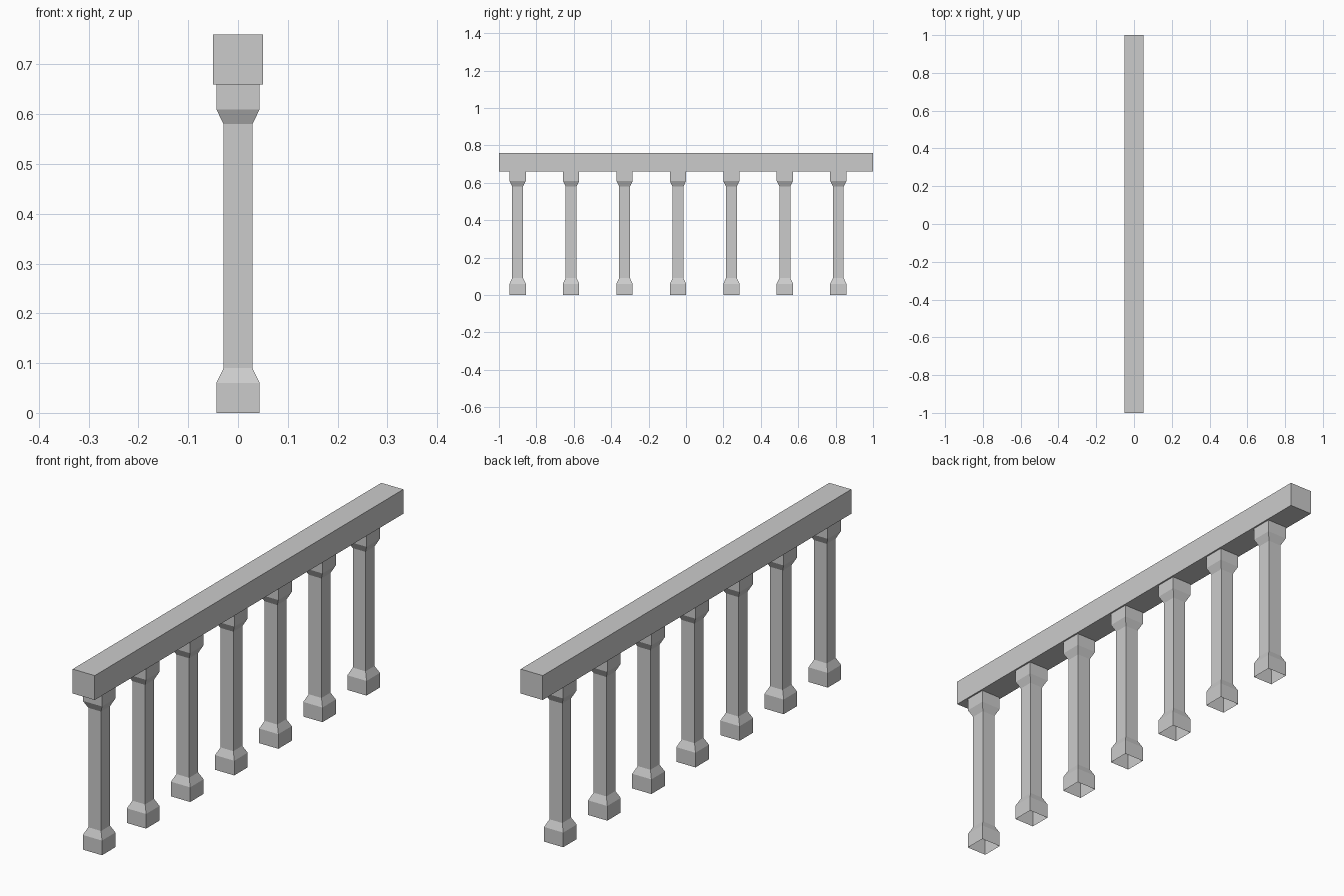
import bpy, bmesh

if "Cube" in bpy.data.objects:
    bpy.data.objects.remove(bpy.data.objects["Cube"])

def make_object(name, bm):
    mesh = bpy.data.meshes.new(name)
    bm.to_mesh(mesh)
    bm.free()
    obj = bpy.data.objects.new(name, mesh)
    bpy.context.collection.objects.link(obj)
    return obj

# Square baluster, open at both ends: (half width, height) profile
PROFILE = [(0.0435, 0), (0.0435, 0.06), (0.029, 0.09),
           (0.029, 0.58), (0.0435, 0.61), (0.0435, 0.66)]
CORNERS = [(-1, -1), (1, -1), (1, 1), (-1, 1)]

bm = bmesh.new()
rings = [[bm.verts.new((sx * w, sy * w, z)) for sx, sy in CORNERS]
         for w, z in PROFILE]
for low, high in zip(rings, rings[1:]):
    for i in range(4):
        j = (i + 1) % 4
        bm.faces.new((low[i], low[j], high[j], high[i]))
first = make_object("baluster_1", bm)

# Row of seven balusters sharing one mesh
COUNT, START = 7, -0.9
for i in range(COUNT):
    post = first
    if i:
        post = bpy.data.objects.new(f"baluster_{i + 1}", first.data)
        bpy.context.collection.objects.link(post)
    post.location.y = START + i * 2 / COUNT

# Top handrail
bm = bmesh.new()
bmesh.ops.create_cube(bm, size=1)
bmesh.ops.scale(bm, vec=(0.1, 2, 0.1), verts=bm.verts)
bmesh.ops.translate(bm, vec=(0, 0, 0.71), verts=bm.verts)
make_object("handrail", bm)
